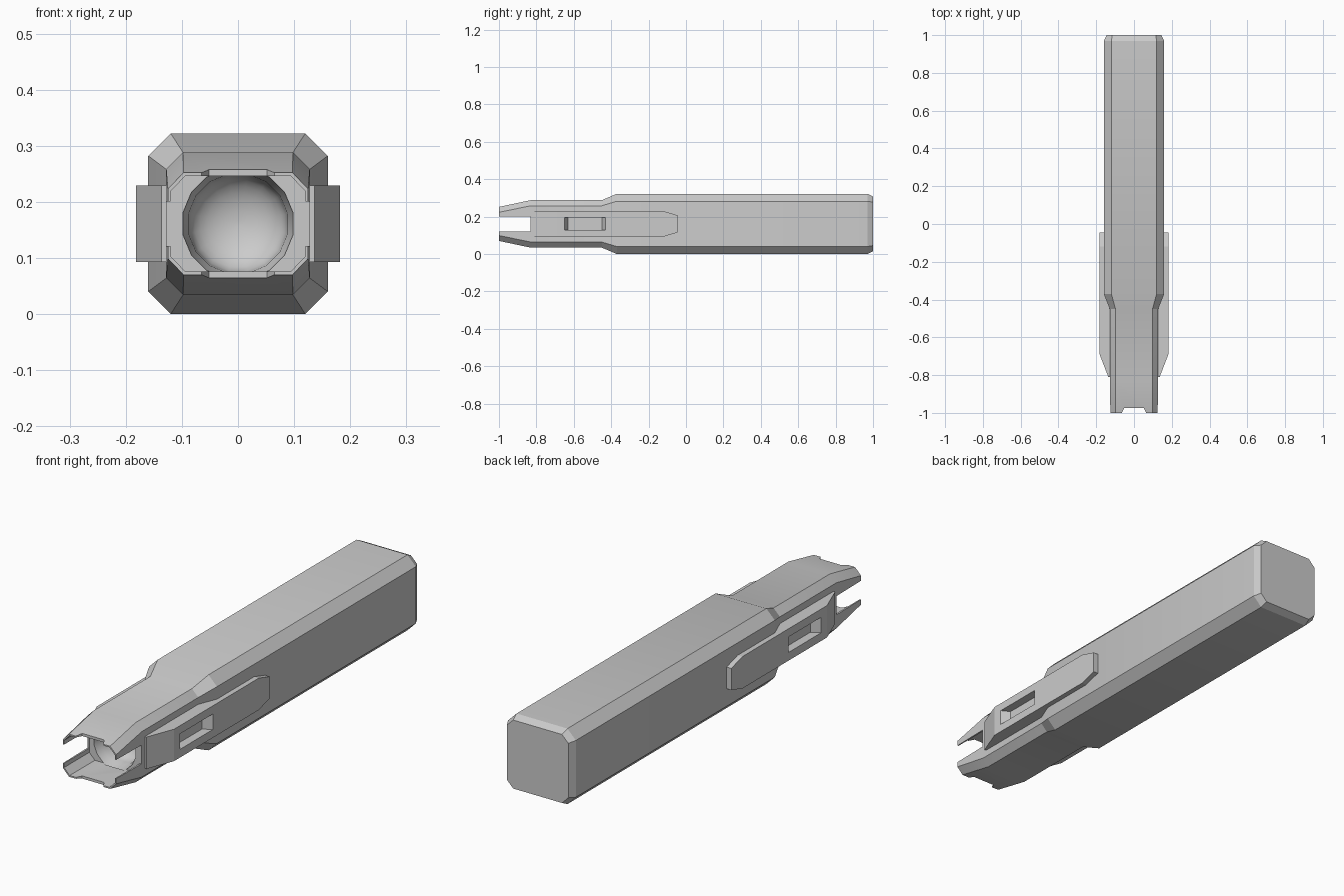
import bpy, bmesh, math

if "Cube" in bpy.data.objects:
    bpy.data.objects.remove(bpy.data.objects["Cube"])

MID = 0.161  # height of the long axis

grey = bpy.data.materials.new("grey_metal")
grey.use_nodes = True
grey.diffuse_color = (0.6, 0.6, 0.6, 1)
grey.node_tree.nodes["Principled BSDF"].inputs["Base Color"].default_value = (0.6, 0.6, 0.6, 1)


def loft(name, sections):
    """Skin a row of closed sections with equal point counts and cap the ends."""
    bm = bmesh.new()
    rings = [[bm.verts.new(p) for p in s] for s in sections]
    n = len(rings[0])
    for a, b in zip(rings, rings[1:]):
        for i in range(n):
            j = (i + 1) % n
            bm.faces.new((a[i], a[j], b[j], b[i]))
    bm.faces.new(rings[0])
    bm.faces.new(rings[-1])
    bmesh.ops.recalc_face_normals(bm, faces=bm.faces)
    mesh = bpy.data.meshes.new(name)
    bm.to_mesh(mesh)
    bm.free()
    mesh.materials.append(grey)
    ob = bpy.data.objects.new(name, mesh)
    bpy.context.collection.objects.link(ob)
    return ob


def octagon(y, hx, hz, fx, fz):
    """Chamfered rectangle across the long axis; fx and fz are the flat half widths."""
    pts = [(hx, fz), (fx, hz), (-fx, hz), (-hx, fz),
           (-hx, -fz), (-fx, -hz), (fx, -hz), (hx, -fz)]
    return [(x, y, MID + z) for x, z in pts]


def circle(y, r, sides=16):
    turns = [2 * math.pi * (i + 0.5) / sides for i in range(sides)]
    return [(r * math.cos(t), y, MID + r * math.sin(t)) for t in turns]


def rect_x(x, y0, y1, h):
    return [(x, y0, MID - h), (x, y1, MID - h), (x, y1, MID + h), (x, y0, MID + h)]


def cut(target, cutter):
    cutter.hide_render = True
    mod = target.modifiers.new("cut", "BOOLEAN")
    mod.operation = "DIFFERENCE"
    mod.solver = "EXACT"
    mod.object = cutter
    bpy.context.view_layer.objects.active = target
    bpy.ops.object.modifier_apply(modifier=mod.name)
    bpy.data.objects.remove(cutter)


# Main casing: long handle, stepped neck and tapered tip
body = loft("casing", [
    octagon(-1.0, 0.125, 0.091, 0.097, 0.062),
    octagon(-0.83, 0.128, 0.127, 0.098, 0.097),
    octagon(-0.45, 0.128, 0.127, 0.098, 0.097),
    octagon(-0.37, 0.16, 0.161, 0.12, 0.121),
    octagon(0.97, 0.16, 0.161, 0.12, 0.121),
    octagon(1.0, 0.145, 0.146, 0.115, 0.116),
])

# Hollow the tip, split it into two prongs and notch their ends
cut(body, loft("tip_hollow", [
    octagon(-1.1, 0.12, 0.085, 0.094, 0.058),
    octagon(-0.83, 0.12, 0.085, 0.094, 0.058)]))
cut(body, loft("prong_gap", [rect_x(x, -1.1, -0.832, 0.04) for x in (-0.3, 0.3)]))
cut(body, loft("end_notch", [
    [(x, y, z) for x, y in ((-0.075, -1.02), (0.075, -1.02), (0.052, -0.975), (-0.052, -0.975))]
    for z in (-0.1, 0.5)]))

# Recessed round emitter bowl
bowl = [(-0.84, 0.1), (-0.825, 0.1), (-0.8, 0.09), (-0.77, 0.088)]
bowl += [(-0.77 + 0.06 * math.sin(a), 0.088 * math.cos(a))
         for a in (math.radians(d) for d in range(15, 90, 12))]
cut(body, loft("emitter_bowl", [circle(y, r) for y, r in bowl]))

# Side plates with a tapered front, clipped rear corners and a recessed window
for side, label in ((1, "left"), (-1, "right")):
    def plate_outline(x, front):
        pts = [(front, -0.068), (-0.12, -0.068), (-0.045, -0.046),
               (-0.045, 0.046), (-0.12, 0.068), (front, 0.068)]
        return [(side * x, y, MID + z) for y, z in pts]

    plate = loft(label + "_side_plate", [
        plate_outline(0.11, -0.81), plate_outline(0.136, -0.81), plate_outline(0.182, -0.69)])
    cut(plate, loft("window", [
        rect_x(side * 0.145, -0.63, -0.45, 0.033),
        rect_x(side * 0.2, -0.66, -0.42, 0.033)]))

# Smooth only the shallow curve of the bowl
for ob in bpy.context.view_layer.objects:
    ob.select_set(ob == body)
bpy.context.view_layer.objects.active = body
bpy.ops.object.shade_smooth_by_angle(angle=math.radians(24))
